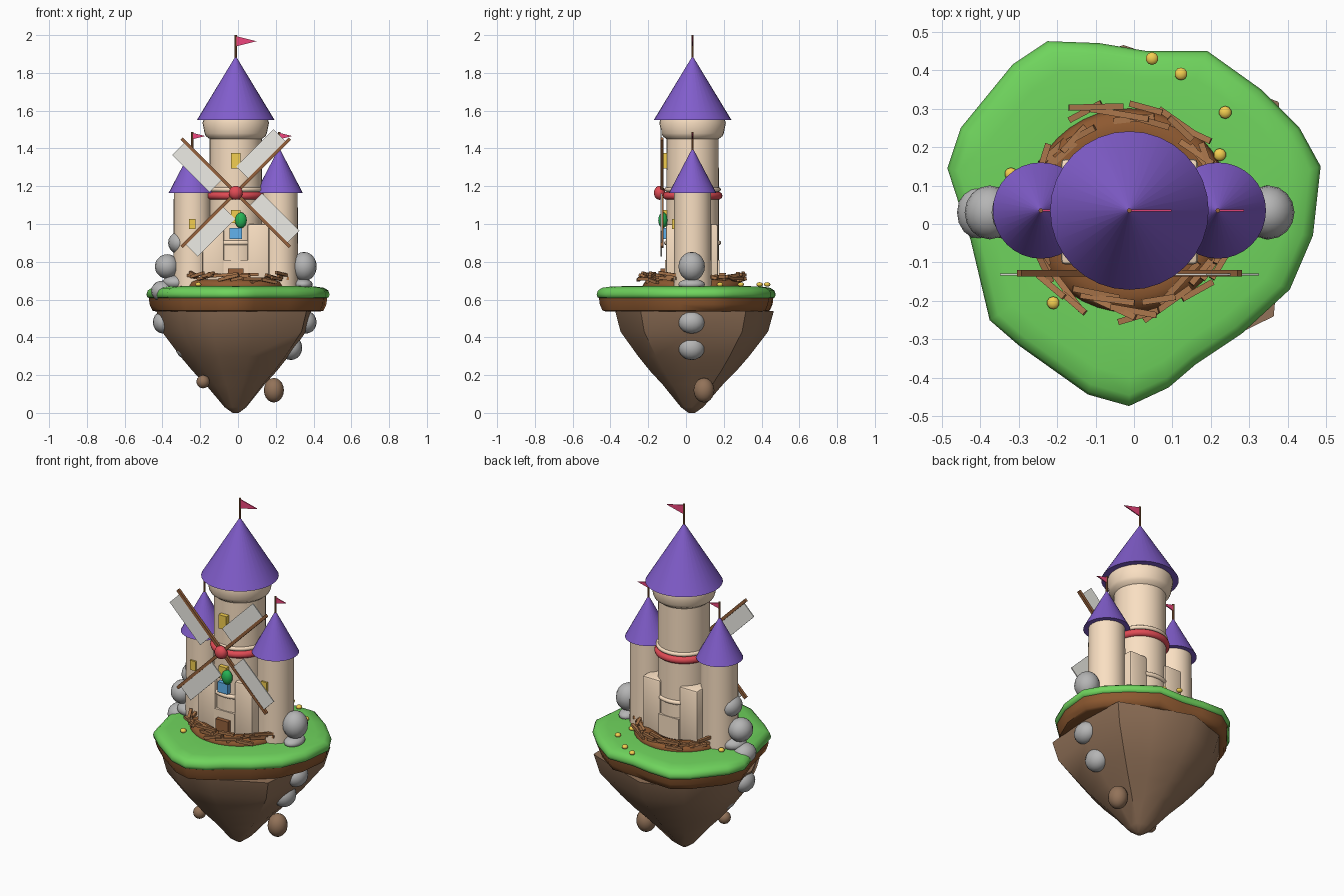
import bpy, bmesh, math, random
from mathutils import Vector, Matrix

if "Cube" in bpy.data.objects:
    bpy.data.objects.remove(bpy.data.objects["Cube"])

random.seed(4)
CX, CY = -0.012, 0.035          # castle axis


def mat(name, r, g, b):
    m = bpy.data.materials.new(name)
    m.diffuse_color = (r, g, b, 1)
    m.use_nodes = True
    m.node_tree.nodes["Principled BSDF"].inputs["Base Color"].default_value = m.diffuse_color
    return m


GRASS = mat("grass", .16, .66, .11)
SOIL = mat("soil", .27, .10, .03)
EARTH = mat("earth", .29, .17, .10)
STONE = mat("stone", .46, .46, .46)
WALL = mat("wall", .95, .74, .54)
PURPLE = mat("purple", .22, .11, .6)
RED = mat("red", .75, .07, .09)
PINK = mat("pink", .85, .06, .2)
WOOD = mat("wood", .30, .12, .045)
STICK = mat("stick", .40, .18, .07)
CLOTH = mat("cloth", .85, .84, .79)
YELLOW = mat("yellow", .9, .62, .08)
GREEN = mat("green", .02, .45, .09)
BLUE = mat("blue", .12, .45, .85)


def finish(name, bm, m, angle=35):
    bmesh.ops.recalc_face_normals(bm, faces=bm.faces[:])
    me = bpy.data.meshes.new(name)
    bm.to_mesh(me)
    bm.free()
    ob = bpy.data.objects.new(name, me)
    bpy.context.collection.objects.link(ob)
    me.materials.append(m)
    if angle:
        bpy.ops.object.select_all(action='DESELECT')
        bpy.context.view_layer.objects.active = ob
        ob.select_set(True)
        bpy.ops.object.shade_smooth_by_angle(angle=math.radians(angle))
    return ob


def loft(name, outline, levels, m, c=(0, 0), angle=35):
    """Stack scaled copies of an outline: levels are (scale, z)."""
    bm = bmesh.new()
    rings = [[bm.verts.new((c[0] + x * s, c[1] + y * s, z)) for x, y in outline] for s, z in levels]
    n = len(outline)
    for a, b in zip(rings, rings[1:]):
        for i in range(n):
            bm.faces.new((a[i], a[(i + 1) % n], b[(i + 1) % n], b[i]))
    bm.faces.new(rings[0])
    bm.faces.new(rings[-1])
    return finish(name, bm, m, angle)


def circle(n=32):
    return [(math.cos(2 * math.pi * i / n), math.sin(2 * math.pi * i / n)) for i in range(n)]


def box(name, loc, size, m, rot=None, bevel=0):
    bm = bmesh.new()
    bmesh.ops.create_cube(bm, size=1)
    mx = Matrix.Translation(loc) @ (rot or Matrix()) @ Matrix.Diagonal((*size, 1))
    bmesh.ops.transform(bm, matrix=mx, verts=bm.verts)
    if bevel:
        bmesh.ops.bevel(bm, geom=bm.edges[:], offset=bevel, segments=2, affect='EDGES', profile=.5)
    return finish(name, bm, m, 35 if bevel else 0)


def ball(name, loc, size, m, seg=16):
    bm = bmesh.new()
    bmesh.ops.create_uvsphere(bm, u_segments=seg, v_segments=seg // 2 + 2, radius=1)
    bmesh.ops.transform(bm, matrix=Matrix.Translation(loc) @ Matrix.Diagonal((*size, 1)), verts=bm.verts)
    return finish(name, bm, m, 60)


def ring(name, R, r, z, m, squash=1.0):
    n = 10
    bm = bmesh.new()
    rows = [[bm.verts.new((CX + x * (R + r * u), CY + y * (R + r * u), z + r * squash * v))
             for u, v in circle(n)] for x, y in circle(40)]
    for i in range(40):
        a, b = rows[i], rows[(i + 1) % 40]
        for j in range(n):
            bm.faces.new((a[j], a[(j + 1) % n], b[(j + 1) % n], b[j]))
    return finish(name, bm, m, 60)


def flag(name, x, z0, z1, length, height):
    loft(name + "_pole", circle(8), [(.006, z0), (.006, z1)], WOOD, (x, CY))
    bm = bmesh.new()
    tri = [bm.verts.new((x + dx, CY - .003, z1 + dz)) for dx, dz in
           ((0, -.005), (length, -.005 - height * .5), (0, -.005 - height))]
    f = bm.faces.new(tri)
    ext = bmesh.ops.extrude_face_region(bm, geom=[f])["geom"]
    bmesh.ops.translate(bm, vec=(0, .006, 0), verts=[v for v in ext if isinstance(v, bmesh.types.BMVert)])
    finish(name, bm, PINK, 0)


# Island: grass cap, soil rim and rock underside
island = [(-.225, .475), (-.09, .47), (.03, .45), (.19, .45), (.33, .35), (.43, .25), (.485, .15),
          (.465, -.03), (.405, -.17), (.28, -.285), (.16, -.365), (.09, -.425), (-.013, -.473),
          (-.12, -.443), (-.30, -.315), (-.375, -.25), (-.425, -.04), (-.485, .145), (-.45, .25), (-.315, .415)]
loft("grass_cap", island, [(.96, .605), (.99, .612), (1, .628), (.985, .648), (.94, .662), (.84, .669), (.6, .672)],
     GRASS, angle=60)
loft("soil_rim", island, [(.90, .537), (.935, .542), (.965, .575), (.975, .615)], SOIL, angle=50)
rock = [(.375, -.27), (.40, .0), (.388, .287), (.2, .36), (-.015, .435), (-.25, .36), (-.40, .18),
        (-.42, -.02), (-.30, -.29), (-.13, -.40), (.1, -.405)]
loft("rock_underside", rock, [(.04, 0), (.14, .03), (.38, .15), (.54, .22), (.70, .30), (.93, .43), (1, .54)],
     EARTH, (CX, .03), 45)
ball("hanging_lump_right", (.19, .095, .12), (.053, .055, .065), EARTH)
ball("hanging_lump_left", (-.185, -.09, .165), (.035, .035, .035), EARTH)

# Boulders tumbling over both sides
boulders = [(.35, .775, .067, .077), (.345, .68, .05, .03), (.39, .60, .06, .05), (.36, .48, .056, .06),
            (.28, .345, .06, .065), (-.375, .775, .065, .065), (-.31, .90, .06, .06), (-.40, .645, .06, .055),
            (-.395, .48, .056, .06), (-.27, .345, .06, .06), (-.33, .69, .07, .04)]
for i, (x, z, r, h) in enumerate(boulders):
    ball(f"boulder_{i}", (x, .03, z), (r, .07, h), STONE)

# Main tower with flared collar, bands, cone roof
C = (CX, CY)
loft("main_tower", circle(), [(.14, .66), (.138, 1.45), (.158, 1.465), (.165, 1.48), (.176, 1.535), (.168, 1.56)], WALL, C)
loft("main_roof", circle(), [(.206, 1.55), (.003, 1.885)], PURPLE, C)
flag("main_flag", CX, 1.87, 2.0, .11, .055)
ring("red_band", .137, .021, 1.15, RED)
ring("upper_trim", .138, .012, 1.183, WALL)
ring("lower_trim", .138, .013, .90, WALL)

# Side towers and keep walls
for side, s in (("left", -1), ("right", 1)):
    x = CX + .23 * s
    loft(f"{side}_tower", circle(), [(.1, .66), (.098, 1.17)], WALL, (x, CY))
    loft(f"{side}_roof", circle(), [(.125, 1.165), (.002, 1.40)], PURPLE, (x, CY))
    flag(f"{side}_flag", x, 1.38, 1.488, .068, .035)
    box(f"{side}_window", (x, CY - .098, 1.0), (.036, .02, .055), YELLOW)
    box(f"{side}_keep_wall", (CX + .12 * s, .032, .83), (.116, .275, .34), WALL, bevel=.012)

# Front details: windows, ornament, door
box("upper_window", (CX, -.11, 1.335), (.05, .035, .08), YELLOW)
box("middle_window", (CX, -.11, 1.04), (.05, .035, .07), YELLOW)
box("blue_shutter", (CX, -.11, .95), (.065, .03, .06), BLUE)
ball("green_ornament", (.015, -.122, 1.02), (.032, .025, .042), GREEN, 12)
for side, y in (("front", -.095), ("back", .163)):
    box(f"{side}_door_frame", (CX, y, .735), (.13, .03, .15), WALL)
box("door", (CX, -.122, .715), (.08, .025, .10), WOOD)

# Windmill: hub, four arms, four sails
HZ = 1.165
ball("windmill_hub", (CX, -.14, HZ), (.037, .03, .037), RED)
for i in range(4):
    rot = Matrix.Rotation(-math.radians(45 + 90 * i), 4, 'Y')
    hub = Vector((CX, -.128, HZ))
    box(f"windmill_arm_{i}", hub + rot @ Vector((.205, 0, 0)), (.40, .016, .017), WOOD, rot)
    box(f"windmill_sail_{i}", hub + rot @ Vector((.24, -.003, .052)), (.28, .006, .088), CLOTH, rot)

# Nest of sticks around the base
ring("nest_mound", .205, .06, .672, SOIL, .6)
for i in range(44):
    a = 2 * math.pi * (i + random.uniform(-.4, .4)) / 44
    r = random.uniform(.225, .285)
    rot = (Matrix.Rotation(a + math.pi / 2 + random.uniform(-.3, .3), 4, 'Z')
           @ Matrix.Rotation(random.uniform(-.25, .25), 4, 'Y'))
    loc = (CX + r * math.cos(a), CY + r * math.sin(a), random.uniform(.69, .735))
    box(f"nest_stick_{i}", loc, (random.uniform(.08, .16), .016, .016), STICK, rot)

# Small yellow flowers
for i, (x, y) in enumerate([(.047, .43), (.122, .39), (.237, .29), (.223, .18), (-.32, .13), (-.21, -.205)]):
    ball(f"flower_{i}", (x, y, .68), (.017, .017, .012), YELLOW, 10)
